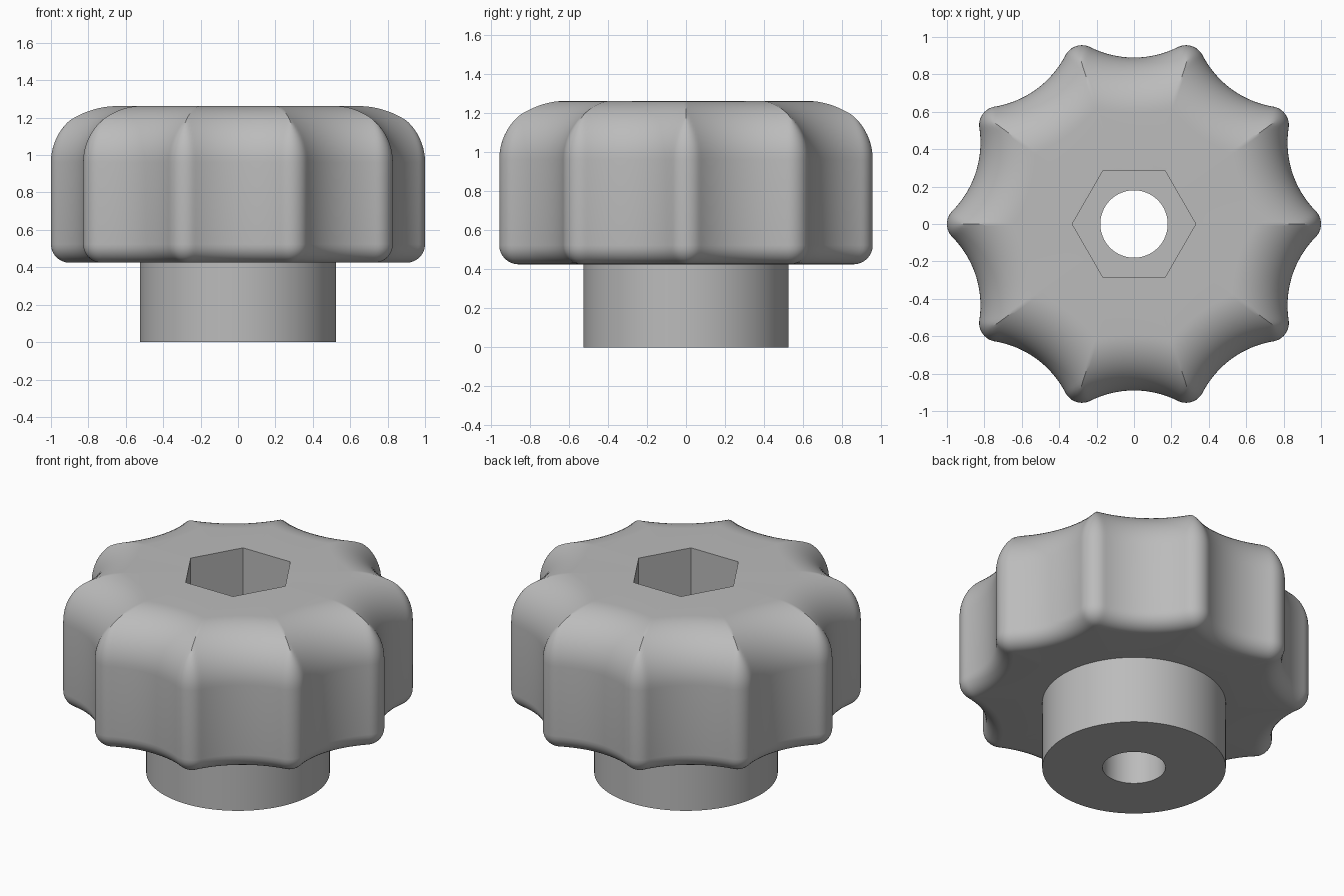
import bpy, bmesh, math

old = bpy.data.objects.get("Cube")
if old:
    bpy.data.objects.remove(old, do_unlink=True)

STEPS = 480                      # points per ring
LOBES = 10
TIP, TIP_R = 0.9, 0.1            # lobe centre distance and radius
SCOOP, SCOOP_R = 1.41, 0.52      # finger scoop centre distance and radius
HALF = math.pi / LOBES
BASE, TOP = 0.425, 1.262         # head underside and top
HUB_R, BORE_R = 0.525, 0.18
HEX_FLOOR, HEX_APOTHEM = 0.76, 0.286

grey = bpy.data.materials.new("plain_grey")
grey.use_nodes = True
colour = (0.5, 0.5, 0.5, 1)
grey.diffuse_color = colour
grey.node_tree.nodes["Principled BSDF"].inputs["Base Color"].default_value = colour


def circle(radius):
    return lambda t: radius


def hexagon(t):
    sector = math.pi / 3
    return HEX_APOTHEM / math.cos(t % sector - sector / 2)


def lobed(inset):
    """Lobed outline moved inward by inset; lobes sharpen into ridges."""
    rho = TIP_R - inset
    dx, dy = SCOOP * math.cos(HALF) - TIP, SCOOP * math.sin(HALF)
    length = math.hypot(dx, dy)
    limit = math.atan2(rho * dy / length, TIP + rho * dx / length) if rho > 0 else -1

    def radius(t):
        b = abs((t + HALF) % (2 * HALF) - HALF)
        if b < limit:
            return TIP * math.cos(b) + math.sqrt(max(0, rho ** 2 - (TIP * math.sin(b)) ** 2))
        a = HALF - b
        return SCOOP * math.cos(a) - math.sqrt((SCOOP_R + inset) ** 2 - (SCOOP * math.sin(a)) ** 2)
    return radius


def loft(name, rings):
    """Join rings, each a polar outline at a height, into one skin."""
    bm = bmesh.new()
    loops = []
    for outline, z in rings:
        angles = [2 * math.pi * i / STEPS for i in range(STEPS)]
        loops.append([bm.verts.new((outline(t) * math.cos(t), outline(t) * math.sin(t), z))
                      for t in angles])
    for low, high in zip(loops, loops[1:]):
        for i in range(STEPS):
            j = (i + 1) % STEPS
            bm.faces.new((low[i], low[j], high[j], high[i]))
    mesh = bpy.data.meshes.new(name)
    bm.to_mesh(mesh)
    bm.free()
    obj = bpy.data.objects.new(name, mesh)
    bpy.context.collection.objects.link(obj)
    mesh.materials.append(grey)
    bpy.ops.object.select_all(action="DESELECT")
    bpy.context.view_layer.objects.active = obj
    obj.select_set(True)
    bpy.ops.object.shade_smooth_by_angle(angle=math.radians(30))
    return obj


def fillet(radius, z, up, count):
    """Rounded edge rings, from the wall to the flat face."""
    rings = []
    for i in range(count + 1):
        t = math.pi / 2 * i / count
        rings.append((lobed(radius * (1 - math.cos(t))), z + up * radius * (math.sin(t) - 1)))
    return rings


# Grip head: underside, rounded lobes, flat top, hexagonal socket
head = [(circle(HUB_R), BASE)]
head += fillet(0.098, BASE, -1, 8)[::-1]
head += fillet(0.3, TOP, 1, 18)
head += [(hexagon, TOP), (hexagon, HEX_FLOOR), (circle(BORE_R), HEX_FLOOR)]
loft("grip_head", head)

# Hub with the through bore
loft("hub", [(circle(BORE_R), HEX_FLOOR), (circle(BORE_R), 0),
             (circle(HUB_R), 0), (circle(HUB_R), BASE)])
